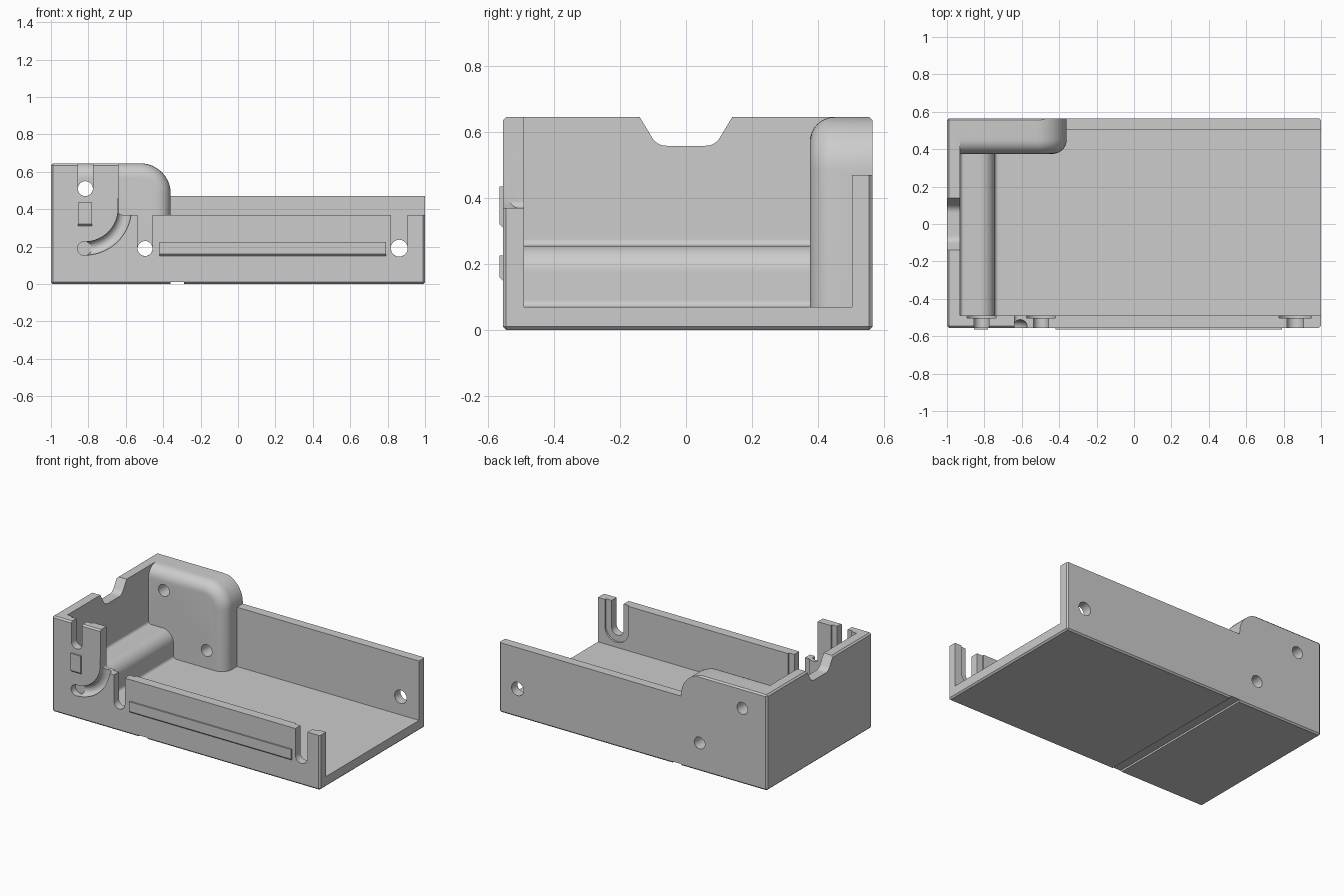
import bpy, bmesh, math
from mathutils import Vector

if "Cube" in bpy.data.objects:
    bpy.data.objects.remove(bpy.data.objects["Cube"])

grey = bpy.data.materials.new("plain_grey")
grey.use_nodes = True
grey.diffuse_color = (0.604, 0.604, 0.604, 1)
grey.node_tree.nodes["Principled BSDF"].inputs["Base Color"].default_value = grey.diffuse_color


def add(name, data):
    ob = bpy.data.objects.new(name, data)
    bpy.context.collection.objects.link(ob)
    return ob


def finish(name, bm):
    bmesh.ops.recalc_face_normals(bm, faces=bm.faces)
    mesh = bpy.data.meshes.new(name)
    bm.to_mesh(mesh)
    bm.free()
    mesh.materials.append(grey)
    return add(name, mesh)


def rounded(corners, steps=10):
    """Outline from (u, v) or (u, v, radius) corners, with filleted corners."""
    out, n = [], len(corners)
    for i, c in enumerate(corners):
        p = Vector(c[:2])
        if len(c) == 2:
            out.append(p)
            continue
        d1 = (Vector(corners[i - 1][:2]) - p).normalized()
        d2 = (Vector(corners[(i + 1) % n][:2]) - p).normalized()
        half, r = d1.angle(d2) / 2, c[2]
        centre = p + (d1 + d2).normalized() * r / math.sin(half)
        va = p + d1 * r / math.tan(half) - centre
        vb = p + d2 * r / math.tan(half) - centre
        for k in range(steps + 1):
            out.append(centre + va.lerp(vb, k / steps).normalized() * r)
    return out


def prism_bm(corners, axis, a, b):
    """Extrude an outline along x or y from a to b."""
    bm = bmesh.new()
    place = {"x": lambda p: (a, p.x, p.y), "y": lambda p: (p.x, a, p.y)}[axis]
    face = bm.faces.new([bm.verts.new(place(p)) for p in rounded(corners)])
    new = bmesh.ops.extrude_face_region(bm, geom=[face])["geom"]
    shift = Vector((b - a, 0, 0)) if axis == "x" else Vector((0, b - a, 0))
    bmesh.ops.translate(bm, vec=shift, verts=[v for v in new if isinstance(v, bmesh.types.BMVert)])
    bmesh.ops.recalc_face_normals(bm, faces=bm.faces)
    return bm


def prism(name, corners, axis, a, b):
    return finish(name, prism_bm(corners, axis, a, b))


def rect(u0, u1, v0, v1):
    return [(u0, v0), (u1, v0), (u1, v1), (u0, v1)]


def circle(x, z, r, sides=32):
    turn = [k * math.tau / sides for k in range(sides)]
    return [(x + r * math.cos(a), z + r * math.sin(a)) for a in turn]


def combine(target, tool, op):
    mod = target.modifiers.new("combine", "BOOLEAN")
    mod.operation, mod.solver, mod.object = op, "EXACT", tool
    deps = bpy.context.evaluated_depsgraph_get()
    mesh = bpy.data.meshes.new_from_object(target.evaluated_get(deps))
    target.modifiers.clear()
    target.data = mesh
    bpy.data.objects.remove(tool)


FRONT, BACK, TOP, FLOOR = -0.555, 0.565, 0.645, 0.07

# Floor and walls, trimmed afterwards to the chamfered outer shape
tray = prism("tray", rect(-1.1, 1.1, -0.1, FLOOR), "y", -0.7, 0.7)
left_wall = prism("left_wall", [(-0.72, 0.03), (0.72, 0.03), (0.72, 0.7), (0.14, 0.7), (0.14, TOP),
                                (0.088, 0.558, 0.05), (-0.088, 0.558, 0.05), (-0.14, TOP),
                                (-0.14, 0.7), (-0.72, 0.7)], "x", -1.08, -0.93)
front_wall = prism("front_wall", [(-1.05, 0.04), (1.05, 0.04), (1.05, 0.37), (-0.64, 0.37, 0.02),
                                  (-0.64, 0.72), (-1.05, 0.72)], "y", -0.66, -0.49)
back_wall = prism("back_wall", rect(-0.9, 1.07, 0.02, 0.47), "y", 0.503, 0.68)

# Ledge along the left wall, with filleted foot and rounded top edge
ledge = prism("ledge", [(-0.96, 0.05), (-0.70, 0.05), (-0.70, FLOOR), (-0.745, FLOOR, 0.02),
                        (-0.745, 0.255, 0.08), (-0.93, 0.255, 0.02), (-0.93, 0.30),
                        (-0.96, 0.30)], "y", -0.52, 0.45)

# Thick corner block, its exposed front edges rounded over
bm = prism_bm([(-0.98, 0.01), (-0.36, 0.01), (-0.36, TOP, 0.16), (-0.98, TOP)], "y", 0.375, 0.64)
edges = [e for e in bm.edges if all(v.co.y < 0.4 for v in e.verts)
         and not all(v.co.z < 0.1 for v in e.verts)
         and not all(v.co.x < -0.9 for v in e.verts)]
bmesh.ops.bevel(bm, geom=edges, offset=0.075, segments=8, profile=0.5, affect="EDGES")
block = finish("corner_block", bm)

for part in (left_wall, front_wall, back_wall, block, ledge):
    combine(tray, part, "UNION")

# Outer shape with a small chamfer on every edge
bm = prism_bm(rect(-1, 1, 0, TOP), "y", FRONT, BACK)
bmesh.ops.bevel(bm, geom=bm.edges[:], offset=0.01, segments=1, affect="EDGES")
combine(tray, finish("outer_shape", bm), "INTERSECT")

# Open slots in the front wall with wider inner recesses, and matching holes at the back
for x, z, r in ((-0.816, 0.51, 0.04), (-0.497, 0.19, 0.04), (0.862, 0.192, 0.045)):
    for w, y0, y1 in ((r, -0.7, -0.45), (r * 1.95, -0.502, -0.45)):
        slot = [(x - w, z - w, w * 0.99), (x + w, z - w, w * 0.99), (x + w, 0.8), (x - w, 0.8)]
        combine(tray, prism("slot", slot, "y", y0, y1), "DIFFERENCE")
    combine(tray, prism("hole", circle(x, z, r), "y", 0.3, 0.8), "DIFFERENCE")

# Curved cable channel in the front face, with a round end
curve = bpy.data.curves.new("channel", "CURVE")
curve.dimensions = "3D"
curve.bevel_depth, curve.bevel_resolution, curve.use_fill_caps = 0.037, 6, True
path = [(-0.82 + 0.215 * math.sin(a), 0.405 - 0.215 * math.cos(a))
        for a in (k * math.pi / 40 for k in range(21))] + [(-0.605, 0.46)]
spline = curve.splines.new("POLY")
spline.points.add(len(path) - 1)
for point, (x, z) in zip(spline.points, path):
    point.co = (x, -0.548, z, 1)
tube = add("channel", curve)
bm = bmesh.new()
deps = bpy.context.evaluated_depsgraph_get()
bm.from_mesh(bpy.data.meshes.new_from_object(tube.evaluated_get(deps)))
bpy.data.objects.remove(tube)
bmesh.ops.remove_doubles(bm, verts=bm.verts, dist=0.0001)
combine(tray, finish("channel_cutter", bm), "DIFFERENCE")
combine(tray, prism("channel_end", circle(-0.82, 0.19, 0.0375), "y", -0.6, -0.508), "DIFFERENCE")

# Shallow groove across the underside
combine(tray, prism("under_groove", rect(-0.36, -0.29, -0.05, 0.012), "y", -0.7, 0.7), "DIFFERENCE")

bpy.ops.object.select_all(action="DESELECT")
tray.select_set(True)
bpy.context.view_layer.objects.active = tray
bpy.ops.object.shade_smooth_by_angle(angle=math.radians(30))

# Raised bar and tab on the front face, chamfered underneath
for name, x0, x1, z0, z1 in (("raised_bar", -0.42, 0.79, 0.15, 0.225),
                             ("raised_tab", -0.855, -0.78, 0.31, 0.435)):
    prism(name, [(-0.545, z0), (FRONT, z0), (-0.565, z0 + 0.01), (-0.565, z1), (-0.545, z1)],
          "x", x0, x1)
